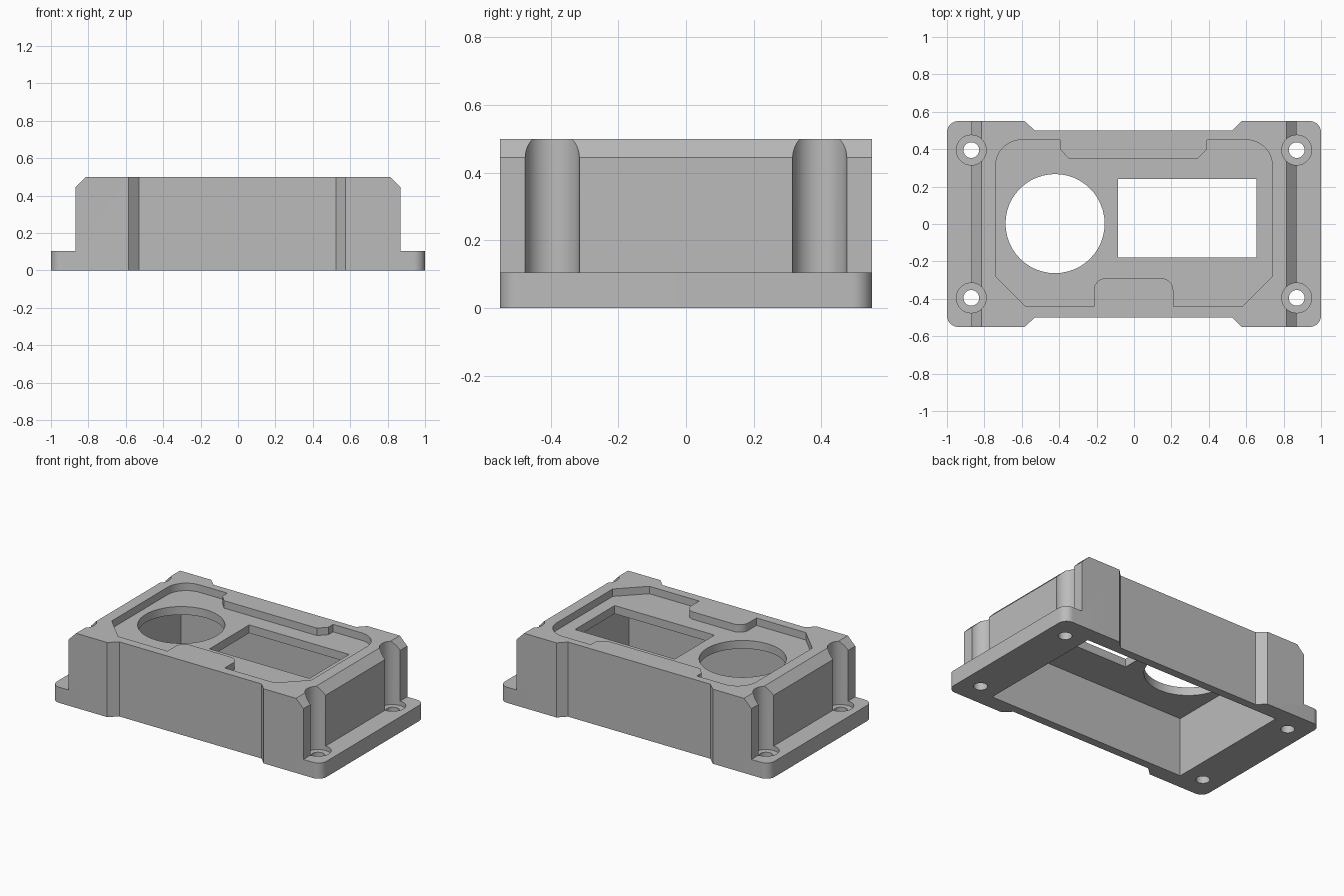
import bpy, bmesh
from math import radians, sin, cos
from mathutils import Vector

cube = bpy.data.objects.get("Cube")
if cube:
    bpy.data.objects.remove(cube, do_unlink=True)

grey = bpy.data.materials.new("plain grey")
grey.use_nodes = True
GREY = (0.5, 0.5, 0.5, 1)
grey.diffuse_color = GREY
grey.node_tree.nodes["Principled BSDF"].inputs["Base Color"].default_value = GREY


def arc(cx, cy, r, start, end, steps=12):
    """Points along an arc, angles in degrees."""
    angles = [radians(start + (end - start) * i / steps) for i in range(steps + 1)]
    return [(cx + r * cos(a), cy + r * sin(a)) for a in angles]


def prism(name, outline, low, high, along="z"):
    """Extrude a closed outline between two levels along z, or along y for an x-z outline."""
    place = (lambda u, v, w: (u, v, w)) if along == "z" else (lambda u, v, w: (u, w, v))
    bm = bmesh.new()
    face = bm.faces.new([bm.verts.new(place(u, v, low)) for u, v in outline])
    ext = bmesh.ops.extrude_face_region(bm, geom=[face])
    moved = [g for g in ext["geom"] if isinstance(g, bmesh.types.BMVert)]
    bmesh.ops.translate(bm, verts=moved, vec=Vector(place(0, 0, high - low)))
    bmesh.ops.recalc_face_normals(bm, faces=bm.faces)
    mesh = bpy.data.meshes.new(name)
    bm.to_mesh(mesh)
    bm.free()
    mesh.materials.append(grey)
    obj = bpy.data.objects.new(name, mesh)
    bpy.context.collection.objects.link(obj)
    return obj


def box(x0, x1, y0, y1):
    return [(x0, y0), (x1, y0), (x1, y1), (x0, y1)]


def circle(x, y, r):
    return arc(x, y, r, 0, 360, 48)[:-1]


def combine(target, tool, operation="DIFFERENCE"):
    """Apply a boolean and remove the helper."""
    mod = target.modifiers.new("cut", "BOOLEAN")
    mod.object, mod.operation, mod.solver = tool, operation, "EXACT"
    bpy.context.view_layer.objects.active = target
    bpy.ops.object.modifier_apply(modifier=mod.name)
    bpy.data.objects.remove(tool, do_unlink=True)


# Footprint: rounded corners, with a shallow waist front and back
R, W, D = 0.06, 1.0, 0.55
footprint = (arc(-W + R, -D + R, R, 180, 270)
             + [(-0.585, -D), (-0.53, -0.5), (0.525, -0.5), (0.575, -D)]
             + arc(W - R, -D + R, R, 270, 360)
             + arc(W - R, D - R, R, 0, 90)
             + [(0.575, D), (0.525, 0.5), (-0.53, 0.5), (-0.585, D)]
             + arc(-W + R, D - R, R, 90, 180))
housing = prism("housing", footprint, 0, 0.5)

# Side profile: end flanges and chamfered top edges
half = [(1.1, -0.1), (1.1, 0.105), (0.87, 0.105), (0.87, 0.445), (0.815, 0.5), (0.715, 0.6)]
profile = half + [(-x, z) for x, z in reversed(half)]
combine(housing, prism("profile", profile, -0.8, 0.8, "y"), "INTERSECT")

# Hollow underside
combine(housing, prism("cavity", box(-0.735, 0.735, -0.445, 0.445), -0.1, 0.395))

# Shallow top recess with a tab at the front and the back
recess = ([(-0.74, -0.28), (-0.58, -0.44), (-0.215, -0.44)]
          + arc(-0.15, -0.355, 0.065, 180, 90)
          + arc(0.145, -0.355, 0.065, 90, 0)
          + [(0.21, -0.44), (0.58, -0.44), (0.74, -0.28)]
          + arc(0.6, 0.31, 0.14, 0, 90)
          + [(0.39, 0.45), (0.39, 0.4), (0.34, 0.35),
             (-0.35, 0.35), (-0.395, 0.4), (-0.395, 0.45)]
          + arc(-0.6, 0.31, 0.14, 90, 180))
combine(housing, prism("recess", recess, 0.45, 0.7))

# Round and rectangular openings through the top plate
combine(housing, prism("round_opening", circle(-0.422, 0.002, 0.265), 0.3, 0.7))
combine(housing, prism("window_opening", box(-0.085, 0.655, -0.18, 0.24), 0.3, 0.7))

# Screw pockets and holes at the four corners
for sx in (-1, 1):
    for sy in (-1, 1):
        x, y = 0.87 * sx, 0.395 * sy
        combine(housing, prism("screw_pocket", circle(x, y, 0.08), 0.075, 0.7))
        combine(housing, prism("screw_hole", circle(x, y, 0.042), -0.1, 0.2))

bpy.ops.object.select_all(action="DESELECT")
housing.select_set(True)
bpy.context.view_layer.objects.active = housing
bpy.ops.object.shade_smooth_by_angle(angle=radians(25))
